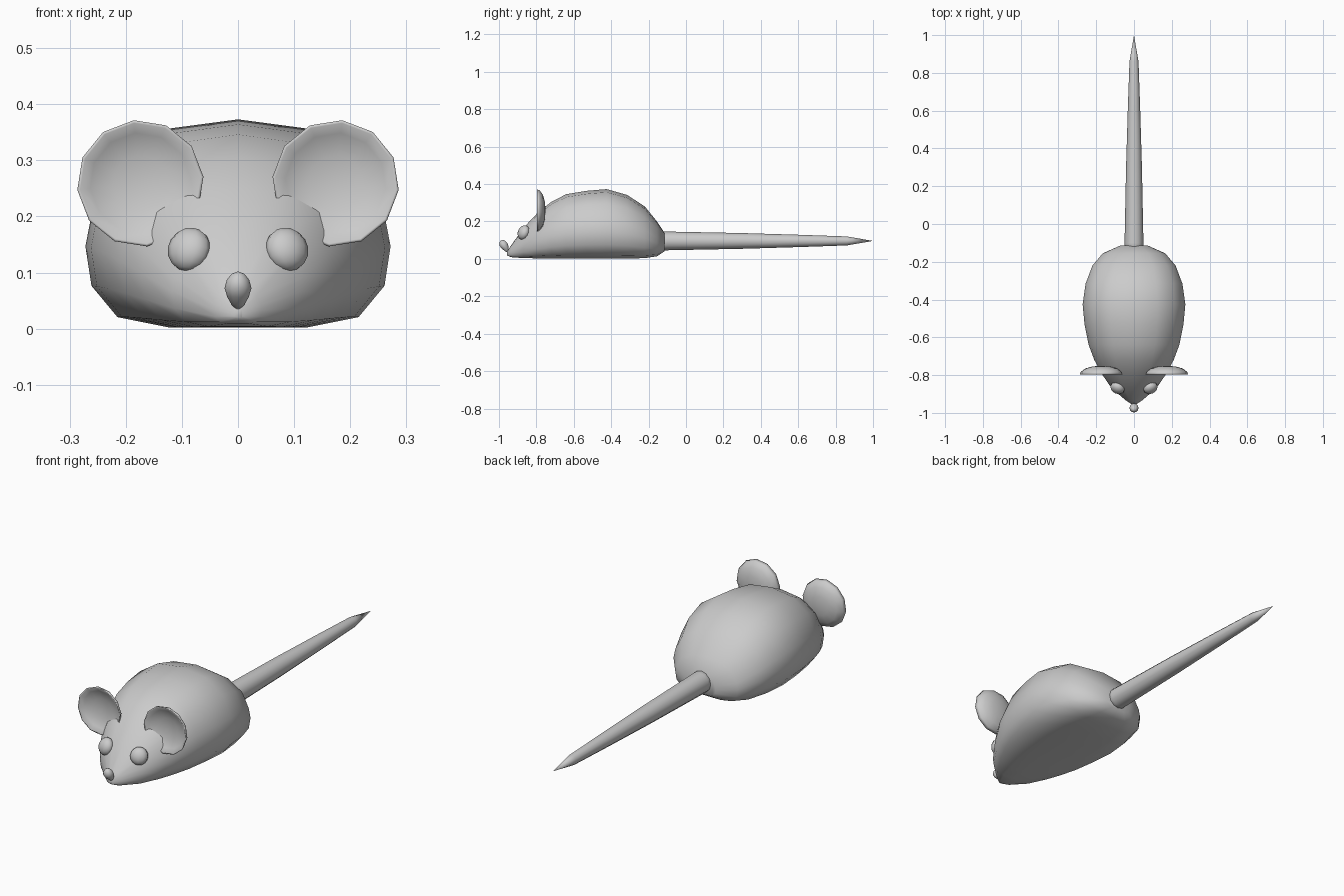
import bpy, bmesh
from math import sin, cos, pi, radians

if "Cube" in bpy.data.objects:
    bpy.data.objects.remove(bpy.data.objects["Cube"])


def make(name, rings):
    """Skin a list of closed rings of equal length; cap both ends."""
    bm = bmesh.new()
    vr = [[bm.verts.new(p) for p in r] for r in rings]
    n = len(rings[0])
    for a, b in zip(vr, vr[1:]):
        for i in range(n):
            j = (i + 1) % n
            bm.faces.new((a[i], a[j], b[j], b[i]))
    bm.faces.new(vr[0])
    bm.faces.new(vr[-1])
    bmesh.ops.remove_doubles(bm, verts=bm.verts, dist=0.0005)
    bmesh.ops.recalc_face_normals(bm, faces=bm.faces)
    me = bpy.data.meshes.new(name)
    bm.to_mesh(me)
    bm.free()
    me.shade_smooth()
    ob = bpy.data.objects.new(name, me)
    bpy.context.collection.objects.link(ob)
    return ob


# Body: flat-bottomed section scaled along y
half = [(0, 1), (.46, .955), (.8, .79), (.96, .54), (1, .39), (.96, .2), (.79, .05), (.45, 0), (0, 0)]
section = half + [(-x, z) for x, z in half[-2:0:-1]]
stations = [  # y, half width, bottom, top
    (-.957, .008, .018, .04), (-.935, .042, .009, .072), (-.87, .118, .004, .165),
    (-.79, .173, .003, .25), (-.72, .21, .003, .305), (-.64, .24, .003, .346),
    (-.53, .262, .003, .364), (-.425, .272, .002, .373), (-.315, .256, .002, .342),
    (-.22, .22, .004, .28), (-.155, .165, .014, .2), (-.115, .075, .04, .14)]
make("body", [[(w * x, y, lo + (hi - lo) * z) for x, z in section] for y, w, lo, hi in stations])

# Tail: tapering round rod with pointed tip
make("tail", [[(r * cos(i * pi / 6), y, .096 + r * sin(i * pi / 6)) for i in range(12)]
              for y, r in [(-.15, .05), (-.1, .05), (.3, .042), (.6, .033), (.86, .024), (1, .0001)]])

# Nose: small teardrop pointing down and back
make("nose", [[(r * cos(i * pi / 6), y + r * sin(i * pi / 6), z) for i in range(12)]
              for z, y, r in [(.102, -.981, .0001), (.098, -.98, .011), (.087, -.977, .02), (.072, -.974, .024),
                              (.056, -.968, .019), (.042, -.958, .011), (.031, -.95, .0001)]])

for side, label in ((1, "left"), (-1, "right")):
    # Ear: dished disc, concave at the front
    def ring(r, y):
        return [(side * (.174 + r * cos(radians(30 * i - 6))), y, .259 + r * sin(radians(30 * i - 6)))
                for i in range(12)]
    make(label + "_ear", [ring(r, y) for r, y in [
        (.0001, -.767), (.05, -.772), (.09, -.784), (.108, -.797), (.113, -.797),
        (.108, -.783), (.085, -.765), (.045, -.754), (.0001, -.751)]])

    # Eye: slightly flattened ball
    bpy.ops.mesh.primitive_uv_sphere_add(segments=10, ring_count=8, radius=.04,
                                         location=(side * .087, -.868, .141),
                                         rotation=(radians(-20), 0, radians(25 * side)))
    eye = bpy.context.object
    eye.name = label + "_eye"
    eye.scale = (1, .75, 1)
    bpy.ops.object.shade_smooth()
